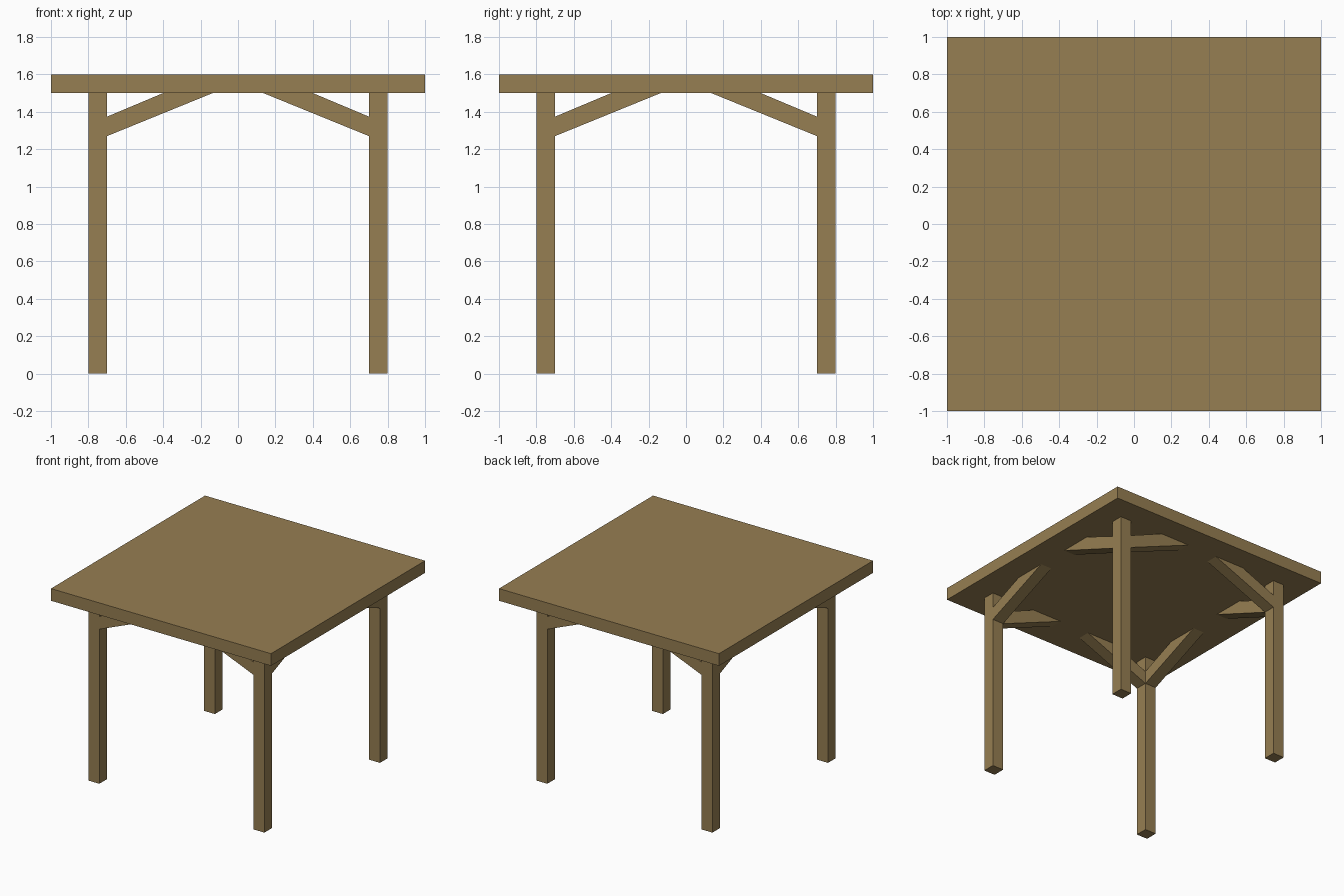
import bpy, bmesh, math
from mathutils import Matrix

if "Cube" in bpy.data.objects:
    bpy.data.objects.remove(bpy.data.objects["Cube"])

wood = bpy.data.materials.new("brown_wood")
wood.diffuse_color = (0.305, 0.209, 0.084, 1)
wood.use_nodes = True
wood.node_tree.nodes["Principled BSDF"].inputs["Base Color"].default_value = wood.diffuse_color


def prism(name, profile, y0, y1, turn=0, swap=False):
    """Extrude an (x, z) profile from y0 to y1, optionally swap x/y, then turn about z."""
    bm = bmesh.new()
    face = bm.faces.new([bm.verts.new((x, y0, z)) for x, z in profile])
    new = bmesh.ops.extrude_face_region(bm, geom=[face])["geom"]
    bmesh.ops.translate(bm, vec=(0, y1 - y0, 0),
                        verts=[v for v in new if isinstance(v, bmesh.types.BMVert)])
    if swap:
        for v in bm.verts:
            v.co.x, v.co.y = v.co.y, v.co.x
    bm.transform(Matrix.Rotation(turn, 4, "Z"))
    bmesh.ops.recalc_face_normals(bm, faces=bm.faces)
    mesh = bpy.data.meshes.new(name)
    bm.to_mesh(mesh)
    bm.free()
    mesh.materials.append(wood)
    obj = bpy.data.objects.new(name, mesh)
    bpy.context.collection.objects.link(obj)
    return obj


def rect(x0, x1, z0, z1):
    return [(x0, z0), (x1, z0), (x1, z1), (x0, z1)]


# Square slab top
prism("table_top", rect(-1, 1, 1.5, 1.6), -1, 1)

# Sloping brace, cut flush against the leg and the underside of the top
brace = [(0.7, 1.27), (0.7, 1.374), (0.4, 1.5), (0.135, 1.5)]

# Four corners, each with a leg and two braces
for i in range(4):
    turn = i * math.pi / 2
    prism(f"leg_{i + 1}", rect(0.7, 0.8, 0, 1.5), 0.7, 0.8, turn)
    prism(f"brace_{i + 1}_a", brace, 0.7, 0.8, turn)
    prism(f"brace_{i + 1}_b", brace, 0.7, 0.8, turn, swap=True)
